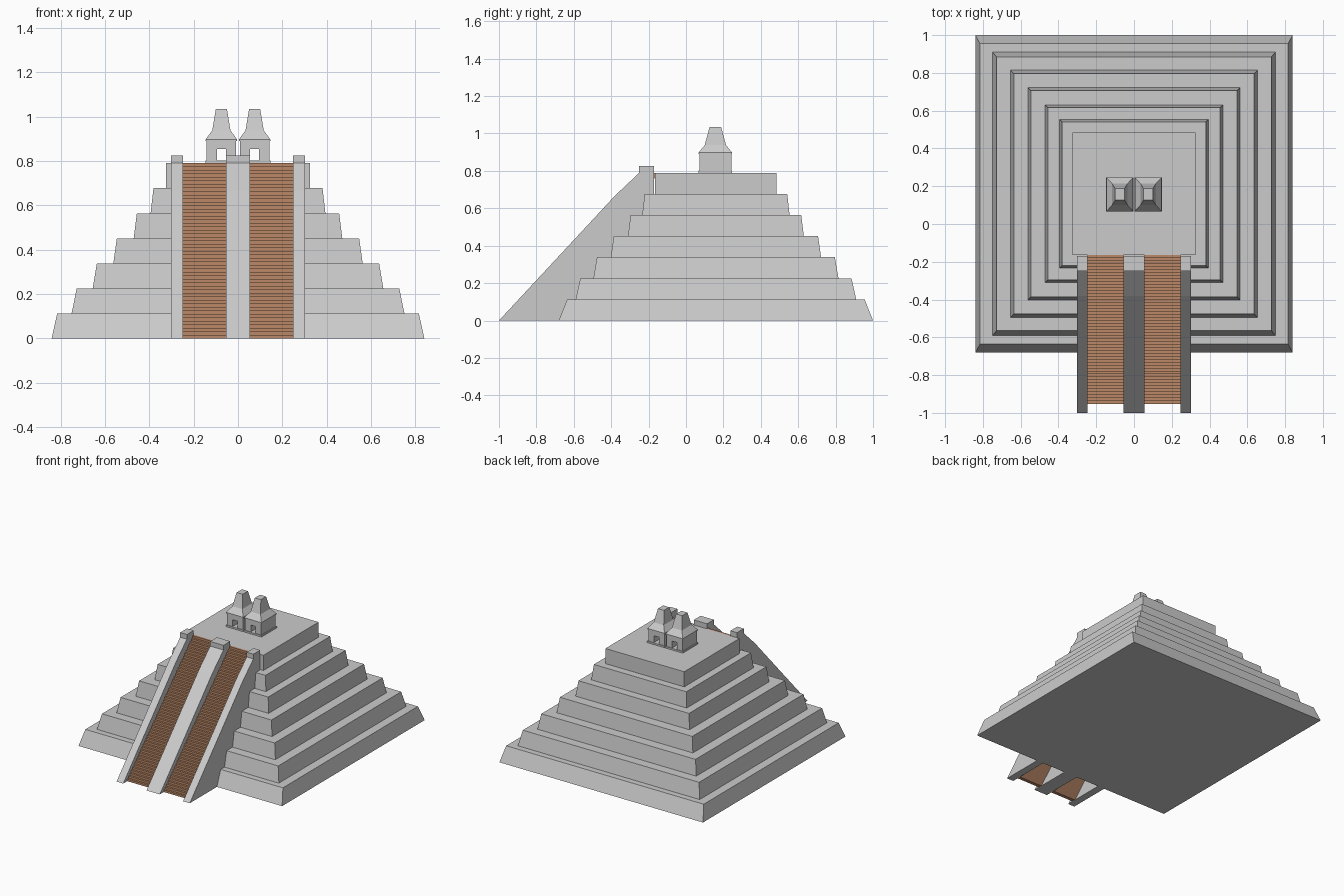
import bpy, bmesh

if "Cube" in bpy.data.objects:
    bpy.data.objects.remove(bpy.data.objects["Cube"])

CY = 0.16       # y centre of the stepped body
TOP = 0.79      # height of the upper platform


def finish(name, bm, mat=None):
    bmesh.ops.recalc_face_normals(bm, faces=bm.faces)
    me = bpy.data.meshes.new(name)
    bm.to_mesh(me)
    bm.free()
    ob = bpy.data.objects.new(name, me)
    bpy.context.collection.objects.link(ob)
    if mat:
        me.materials.append(mat)
    return ob


def loft(name, cx, cy, sections):
    """Rectangular sections (half_x, half_y, z) joined into a closed solid."""
    bm = bmesh.new()
    rings = [[bm.verts.new((cx + sx * hx, cy + sy * hy, z))
              for sx, sy in ((-1, -1), (1, -1), (1, 1), (-1, 1))]
             for hx, hy, z in sections]
    for a, b in zip(rings, rings[1:]):
        for i in range(4):
            j = (i + 1) % 4
            bm.faces.new((a[i], a[j], b[j], b[i]))
    bm.faces.new(rings[0])
    bm.faces.new(rings[-1])
    return finish(name, bm)


def extrude_x(name, profile, x0, x1, mat=None):
    """A (y, z) profile extruded from x0 to x1."""
    bm = bmesh.new()
    face = bm.faces.new([bm.verts.new((x0, y, z)) for y, z in profile])
    ext = bmesh.ops.extrude_face_region(bm, geom=[face])
    verts = [v for v in ext["geom"] if isinstance(v, bmesh.types.BMVert)]
    bmesh.ops.translate(bm, verts=verts, vec=(x1 - x0, 0, 0))
    return finish(name, bm, mat)


def extrude_y(name, profile, y0, y1):
    """An (x, z) profile extruded from y0 to y1."""
    bm = bmesh.new()
    face = bm.faces.new([bm.verts.new((x, y0, z)) for x, z in profile])
    ext = bmesh.ops.extrude_face_region(bm, geom=[face])
    verts = [v for v in ext["geom"] if isinstance(v, bmesh.types.BMVert)]
    bmesh.ops.translate(bm, verts=verts, vec=(0, y1 - y0, 0))
    return finish(name, bm)


# Seven stacked tiers: bottom half-width, top half-width in x, top half-width in y
tiers = [(0.84, 0.815, 0.795), (0.75, 0.727, 0.725), (0.655, 0.636, 0.636),
         (0.562, 0.546, 0.546), (0.47, 0.456, 0.456), (0.394, 0.381, 0.381),
         (0.325, 0.325, 0.325)]
step_h = TOP / len(tiers)
for i, (b, tx, ty) in enumerate(tiers):
    loft(f"tier_{i + 1}", 0, CY, [(b, b, i * step_h), (tx, ty, (i + 1) * step_h)])

# Three sloping balustrades with a block at the head of each
rail = [(-1.0, 0), (-0.38, 0.667), (-0.25, TOP), (-0.25, 0.825),
        (-0.17, 0.825), (-0.17, 0.6), (-0.6, 0)]
for name, x0, x1 in (("balustrade_left", -0.302, -0.247),
                     ("balustrade_middle", -0.055, 0.055),
                     ("balustrade_right", 0.247, 0.302)):
    extrude_x(name, rail, x0, x1)

# Two flights of fine steps, open underneath
brown = bpy.data.materials.new("stair_brown")
brown.diffuse_color = (0.5, 0.25, 0.14, 1)
brown.use_nodes = True
brown.node_tree.nodes["Principled BSDF"].inputs["Base Color"].default_value = brown.diffuse_color
N = 50
y0, y1 = -0.953, -0.165
run, rise = (y1 - y0) / N, TOP / N
stairs = [(y0, 0)]
for i in range(N):
    stairs += [(y0 + i * run, (i + 1) * rise), (y0 + (i + 1) * run, (i + 1) * rise)]
stairs += [(y1, TOP - 0.025), (y0 + 0.025, 0)]
extrude_x("stairs_left", stairs, -0.247, -0.055, brown)
extrude_x("stairs_right", stairs, 0.055, 0.247, brown)

# Twin shrines: plinth, walls with a doorway right through, flared roof
for side, cx in (("left", -0.075), ("right", 0.075)):
    loft(f"shrine_plinth_{side}", cx, 0.157, [(0.072, 0.09, TOP), (0.072, 0.09, 0.802)])
    arch = [(-0.066, 0.802), (-0.02, 0.802), (-0.02, 0.853), (0.02, 0.853),
            (0.02, 0.802), (0.066, 0.802), (0.066, 0.893), (-0.066, 0.893)]
    extrude_y(f"shrine_walls_{side}", [(cx + x, z) for x, z in arch], 0.072, 0.242)
    loft(f"shrine_roof_{side}", cx, 0.157,
         [(0.071, 0.09, 0.89), (0.071, 0.09, 0.897),
          (0.041, 0.057, 0.938), (0.025, 0.031, 1.034)])
